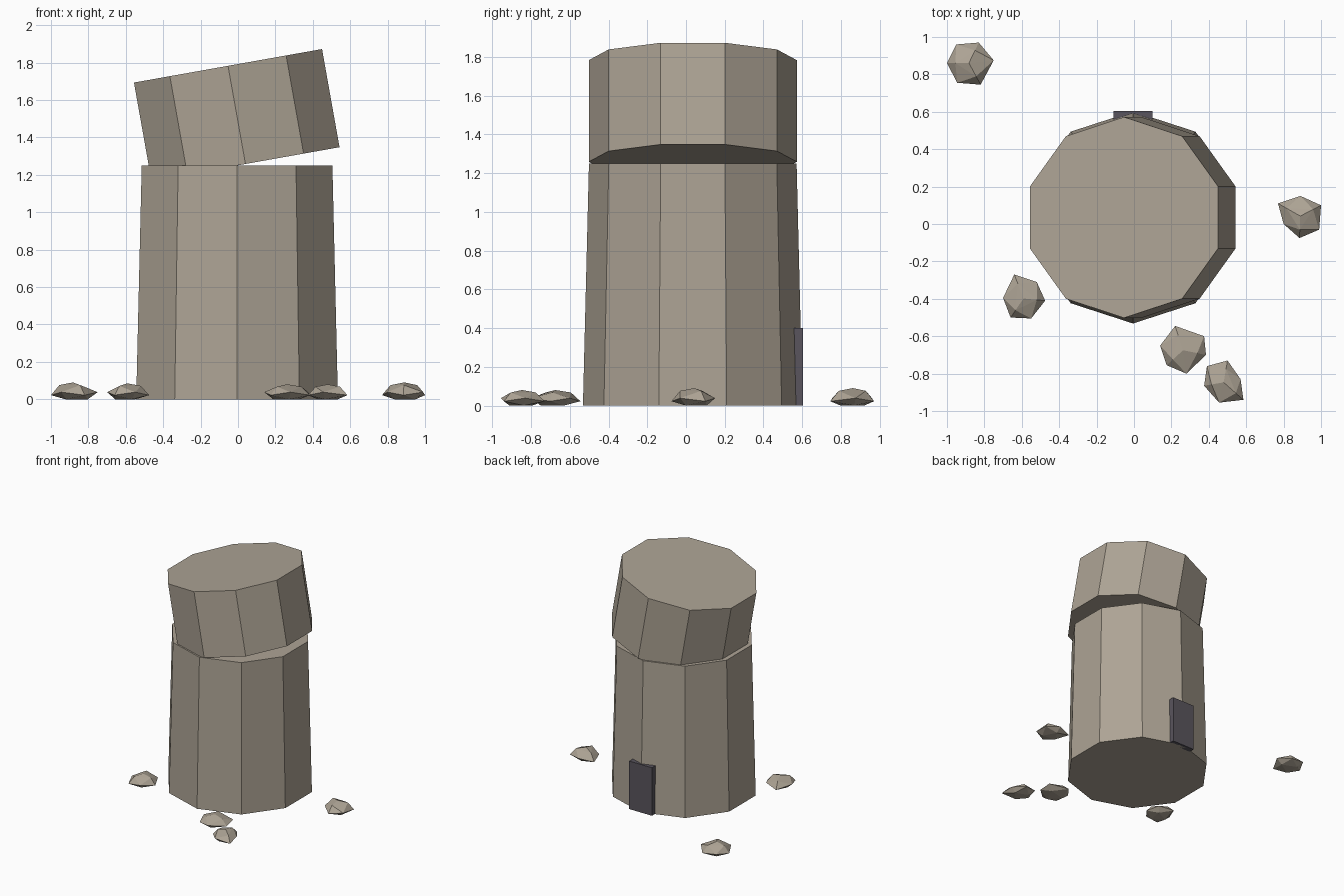
import bpy, bmesh, math
from mathutils import Matrix, Vector

if "Cube" in bpy.data.objects:
    bpy.data.objects.remove(bpy.data.objects["Cube"])


def material(name, rgb):
    m = bpy.data.materials.new(name)
    m.diffuse_color = (*rgb, 1)
    m.use_nodes = True
    m.node_tree.nodes["Principled BSDF"].inputs["Base Color"].default_value = m.diffuse_color
    return m


STONE = material("pale_stone", (0.42, 0.37, 0.30))
DARK = material("dark_door", (0.10, 0.09, 0.11))


def add_object(name, bm, mat):
    bmesh.ops.recalc_face_normals(bm, faces=bm.faces)
    mesh = bpy.data.meshes.new(name)
    bm.to_mesh(mesh)
    bm.free()
    mesh.materials.append(mat)
    obj = bpy.data.objects.new(name, mesh)
    bpy.context.collection.objects.link(obj)
    return obj


def drum(name, r_bottom, r_top, height, base, tilt=0.0):
    """Ten-sided drum with a corner facing the front, tilted about its base."""
    bm = bmesh.new()
    bmesh.ops.create_cone(bm, cap_ends=True, segments=10, radius1=r_bottom,
                          radius2=r_top, depth=height,
                          matrix=Matrix.Translation((0, 0, height / 2)))
    # put a corner on the y axis
    corner = bm.verts[:][0].co
    turn = math.pi / 2 - math.atan2(corner.y, corner.x)
    bm.transform(Matrix.Translation(base) @ Matrix.Rotation(tilt, 4, "Y")
                 @ Matrix.Rotation(turn, 4, "Z"))
    return add_object(name, bm, STONE)


# Tower body and the broken, leaning upper drum
drum("tower_body", 0.567, 0.536, 1.25, (-0.005, 0.035, 0))
drum("leaning_top", 0.537, 0.537, 0.533, (0.04, 0.035, 1.258), math.radians(-10.1))

# Door plate at the back
bm = bmesh.new()
bmesh.ops.create_cube(bm, size=1, matrix=Matrix.Translation((-0.005, 0.58, 0.2))
                      @ Matrix.Diagonal((0.21, 0.05, 0.4, 1)))
add_object("door", bm, DARK)


def rock(name, outline, height):
    """Faceted rubble: a low wide rim, smaller rings above and below, and a peak."""
    pts = [Vector((x, y, 0)) for x, y in outline]
    mid = sum(pts, Vector()) / len(pts)
    bm = bmesh.new()
    for i, p in enumerate(pts):
        bm.verts.new((p.x, p.y, 0.022 + 0.016 * (i % 2)))
        if i % 2 == 0:
            q = mid.lerp(p, 0.62)
            bm.verts.new((q.x, q.y, height * 0.84))
        else:
            q = mid.lerp(p, 0.6)
            bm.verts.new((q.x, q.y, 0))
    bm.verts.new((mid.x, mid.y, height))
    bmesh.ops.convex_hull(bm, input=bm.verts[:])
    add_object(name, bm, STONE)


# Fallen rubble around the base
ROCKS = [
    ([(-1, .86), (-.945, .755), (-.82, .745), (-.75, .875), (-.83, .97), (-.95, .96)], 0.09),
    ([(-.64, -.27), (-.52, -.31), (-.475, -.41), (-.55, -.505), (-.66, -.5), (-.7, -.395)], 0.085),
    ([(.77, .11), (.89, .15), (1, .1), (.99, -.03), (.885, -.075), (.8, 0)], 0.09),
    ([(.22, -.545), (.375, -.6), (.385, -.7), (.28, -.8), (.175, -.755), (.14, -.65)], 0.08),
    ([(.5, -.73), (.57, -.83), (.585, -.94), (.455, -.955), (.375, -.865), (.39, -.76)], 0.08),
]
for n, (outline, height) in enumerate(ROCKS, 1):
    rock(f"rubble_rock_{n}", outline, height)
